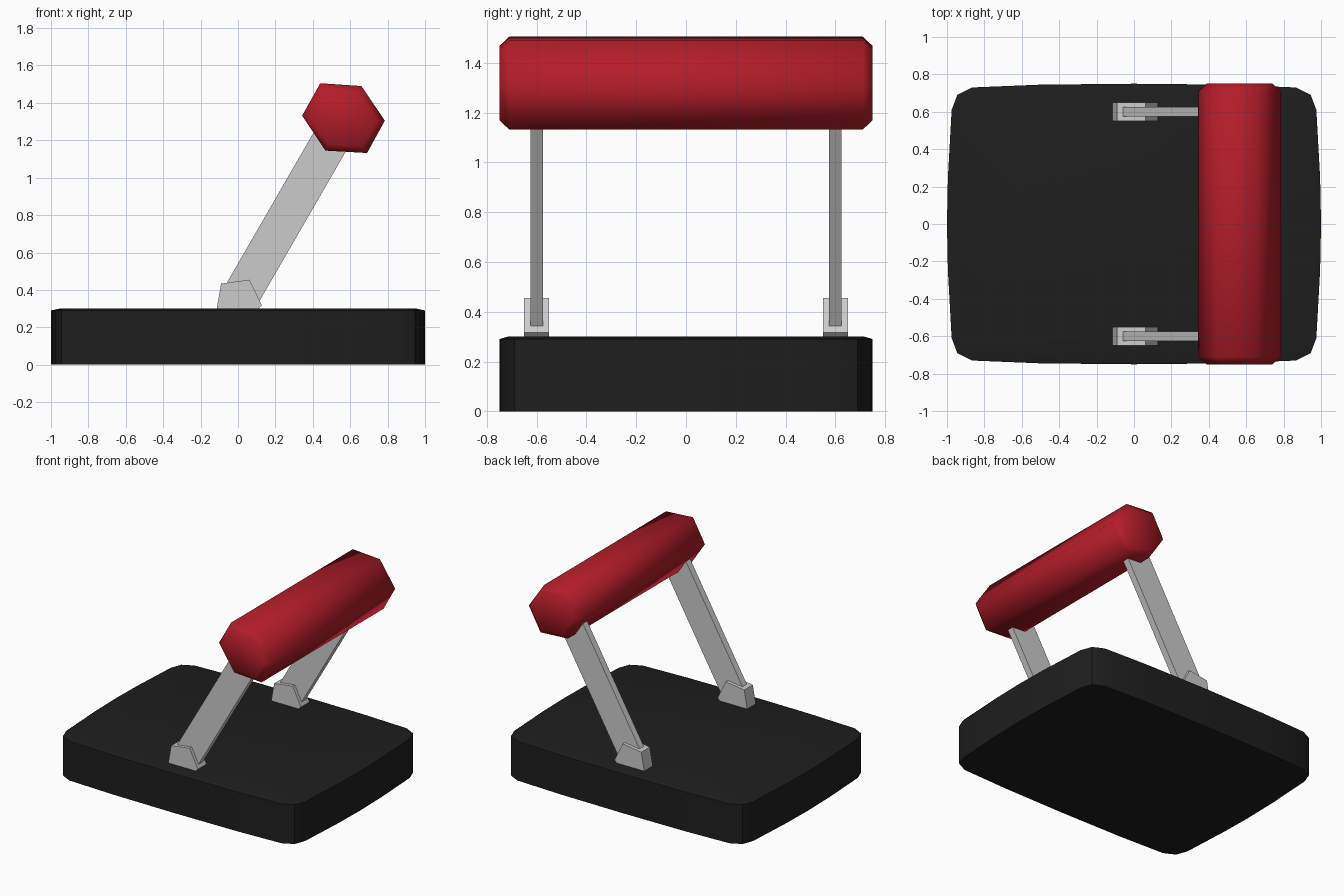
import bpy, bmesh
from math import cos, sin, radians

if "Cube" in bpy.data.objects:
    bpy.data.objects.remove(bpy.data.objects["Cube"])


def material(name, rgb):
    m = bpy.data.materials.new(name)
    m.diffuse_color = (*rgb, 1)
    m.use_nodes = True
    m.node_tree.nodes["Principled BSDF"].inputs["Base Color"].default_value = m.diffuse_color
    return m


def loft(name, rings, mat=None, smooth=None):
    """Skin a list of equal-length rings and cap both ends."""
    bm = bmesh.new()
    loops = [[bm.verts.new(p) for p in ring] for ring in rings]
    n = len(rings[0])
    for a, b in zip(loops, loops[1:]):
        for i in range(n):
            j = (i + 1) % n
            bm.faces.new((a[i], a[j], b[j], b[i]))
    bm.faces.new(loops[0])
    bm.faces.new(loops[-1])
    bmesh.ops.recalc_face_normals(bm, faces=bm.faces)
    me = bpy.data.meshes.new(name)
    bm.to_mesh(me)
    bm.free()
    ob = bpy.data.objects.new(name, me)
    bpy.context.collection.objects.link(ob)
    if mat:
        me.materials.append(mat)
    if smooth:
        bpy.context.view_layer.objects.active = ob
        ob.select_set(True)
        bpy.ops.object.shade_smooth_by_angle(angle=radians(smooth))
        ob.select_set(False)
    return ob


def plate(name, profile, y, thick):
    """Extrude an xz profile along y."""
    return loft(name, [[(x, y + s * thick / 2, z) for x, z in profile] for s in (-1, 1)])


black = material("black", (0.013, 0.013, 0.013))
red = material("red", (0.45, 0.012, 0.022))

# Base: bulging rounded slab with a shallow rim on top
quarter = [(1.0, 0.0), (0.995, 0.25), (0.975, 0.61), (0.945, 0.69),
           (0.865, 0.73), (0.5, 0.745), (0.0, 0.75)]
half = quarter + [(-x, y) for x, y in reversed(quarter[:-1])]
outline = half + [(-x, -y) for x, y in half[1:-1]]
loft("base", [[(x * k, y * k, z) for x, y in outline]
              for z, k in ((0, 1), (0.29, 1), (0.3, 0.955))], black, 40)

# Padded roller: skewed hexagon with chamfered ends
cx, cz = 0.564, 1.318
hexagon = [(0.44, 1.505), (0.66, 1.49), (0.785, 1.305),
           (0.69, 1.132), (0.467, 1.145), (0.343, 1.332)]
loft("roller_pad", [[(cx + (x - cx) * k, y, cz + (z - cz) * k) for x, z in hexagon]
                    for y, k in ((-0.75, 0.8), (-0.71, 1), (0.71, 1), (0.75, 0.8))], red, 70)

# Leaning arms and five-sided pivot brackets on both sides
dx, dz = sin(radians(30)), cos(radians(30))
bx, bz, w, length = 0.028, 0.39, 0.1, 1.0
arm = [(bx + dx * t + s * w * dz, bz + dz * t - s * w * dx)
       for t, s in ((0, -1), (0, 1), (length, 1), (length, -1))]
bracket = [(0.13 * cos(radians(a)), 0.34 + 0.13 * sin(radians(a)))
           for a in range(-10, 350, 72)]
for side, y in (("front", -0.6), ("back", 0.6)):
    plate(side + "_arm", arm, y, 0.05)
    plate(side + "_bracket", bracket, y, 0.1)
